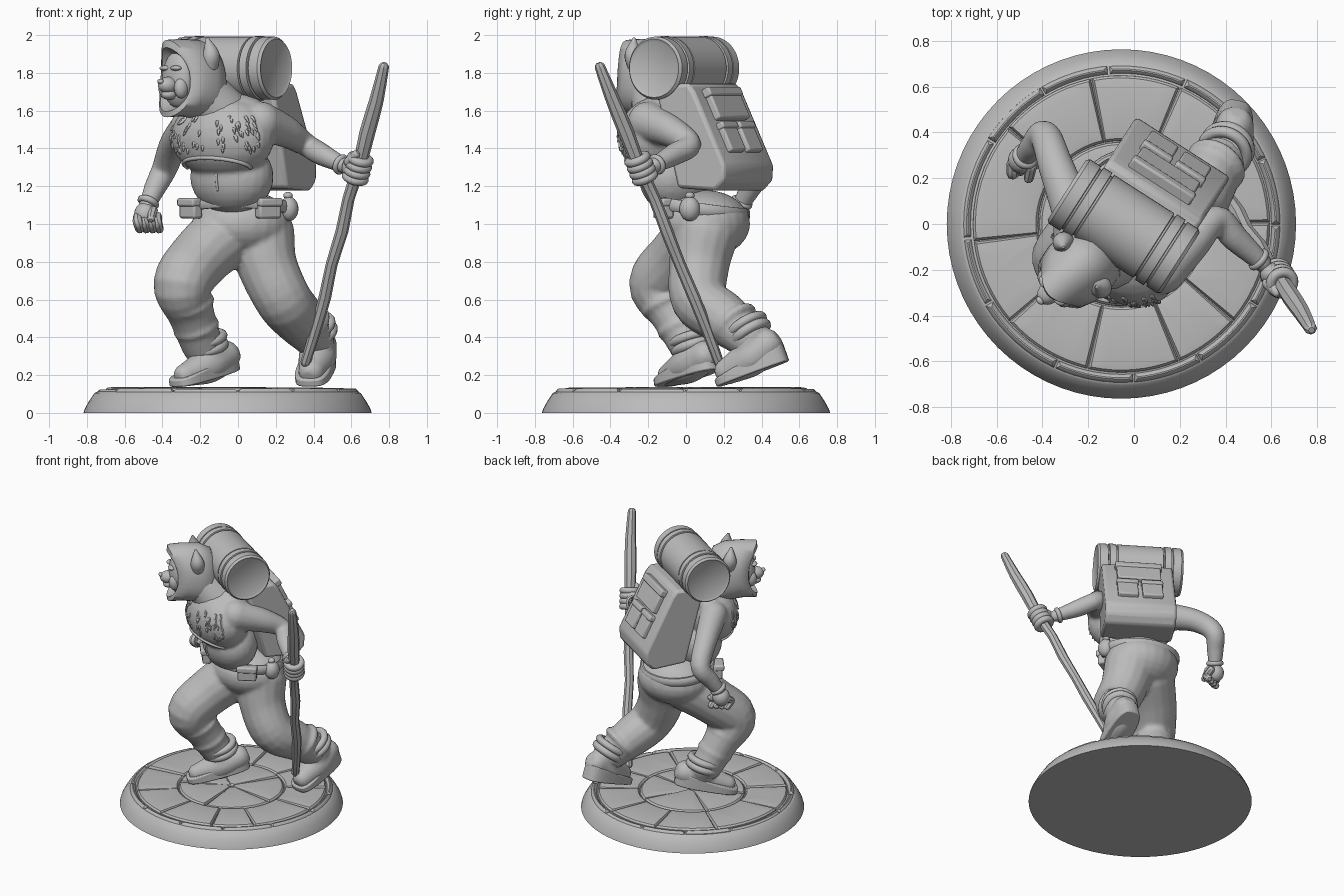
import bpy, bmesh, math, random
from mathutils import Vector, Matrix

random.seed(4)
V = Vector
if "Cube" in bpy.data.objects:
    bpy.data.objects.remove(bpy.data.objects["Cube"])

stone_grey = bpy.data.materials.new("plain grey")
stone_grey.use_nodes = True
stone_grey.diffuse_color = (0.5, 0.5, 0.5, 1)
stone_grey.node_tree.nodes["Principled BSDF"].inputs["Base Color"].default_value = (0.5, 0.5, 0.5, 1)

# Turned frames for the torso with pack, and for the head
BODY = Matrix.Rotation(math.radians(-32.7), 4, 'Z')
HEAD = Matrix.Translation((-0.25, -0.2, 0)) @ Matrix.Rotation(math.radians(-50), 4, 'Z')


def finish(name, bm, matrix=None, angle=40, bevel=0, remesh=0):
    bmesh.ops.recalc_face_normals(bm, faces=bm.faces)
    me = bpy.data.meshes.new(name)
    bm.to_mesh(me)
    bm.free()
    if matrix:
        me.transform(matrix)
    me.materials.append(stone_grey)
    if angle:
        me.polygons.foreach_set("use_smooth", [True] * len(me.polygons))
        me.set_sharp_from_angle(angle=math.radians(angle))
    ob = bpy.data.objects.new(name, me)
    bpy.context.scene.collection.objects.link(ob)
    if bevel:
        mod = ob.modifiers.new("rounded edges", 'BEVEL')
        mod.width, mod.segments = bevel, 2
    if remesh:
        mod = ob.modifiers.new("merged", 'REMESH')
        mod.mode, mod.voxel_size, mod.use_smooth_shade = 'VOXEL', remesh, True
        mod = ob.modifiers.new("soft", 'SMOOTH')
        mod.iterations = 4


def circle(n):
    return [math.tau * k / n for k in range(n)]


def loft(bm, rings, close=True):
    """Bridge equal rings of points, with capped ends."""
    rows = [[bm.verts.new(p) for p in ring] for ring in rings]
    n = len(rows[0])
    for a, b in zip(rows, rows[1:]):
        for i in range(n):
            bm.faces.new((a[i], a[(i + 1) % n], b[(i + 1) % n], b[i]))
    if close:
        bm.faces.new(rows[0])
        bm.faces.new(rows[-1])


def limb(bm, pts, sides=16, steps=5):
    """Round tapered tube through (x, y, z, radius) points."""
    p = [V(q) for q in pts]
    p = [p[0] * 2 - p[1]] + p + [p[-1] * 2 - p[-2]]
    path = []
    for a, b, c, d in zip(p, p[1:], p[2:], p[3:]):
        for k in range(steps):
            t = k / steps
            path.append((b * 2 + (c - a) * t + (a * 2 - b * 5 + c * 4 - d) * t * t
                         + (b * 3 - a - c * 3 + d) * t ** 3) / 2)
    path.append(p[-2])
    pos, rad = [q.xyz for q in path], [q.w for q in path]
    dirs = [(pos[min(i + 1, len(pos) - 1)] - pos[max(i - 1, 0)]).normalized() for i in range(len(pos))]
    caps = [(0.95, 0.3), (0.8, 0.6), (0.5, 0.87)]
    stations = [(pos[0] - dirs[0] * rad[0] * f, dirs[0], rad[0] * s) for s, f in reversed(caps)]
    stations += list(zip(pos, dirs, rad))
    stations += [(pos[-1] + dirs[-1] * rad[-1] * f, dirs[-1], rad[-1] * s) for s, f in caps]
    side, rings = dirs[0].orthogonal(), []
    for c, d, r in stations:
        side = (side - d * side.dot(d)).normalized()
        up = d.cross(side)
        rings.append([c + (side * math.cos(a) + up * math.sin(a)) * r for a in circle(sides)])
    loft(bm, rings)


def blob(bm, center, radii, frame=Matrix()):
    m = frame @ Matrix.Translation(center) @ Matrix.Diagonal((*radii, 1))
    bmesh.ops.create_uvsphere(bm, u_segments=24, v_segments=14, radius=1, matrix=m)


def ring(bm, center, radius, thick, axis=(0, 0, 1), squash=1, height=1):
    m = Matrix.Translation(center) @ V(axis).to_track_quat('Z', 'Y').to_matrix().to_4x4()
    rows = [[m @ V(((radius + thick * math.cos(b)) * math.cos(a),
                    (radius + thick * math.cos(b)) * math.sin(a) * squash,
                    thick * height * math.sin(b))) for b in circle(10)] for a in circle(32)]
    loft(bm, rows + rows[:1], close=False)
    bmesh.ops.remove_doubles(bm, verts=bm.verts, dist=1e-5)


def box(bm, center, size, frame=Matrix()):
    bmesh.ops.create_cube(bm, size=1, matrix=frame @ Matrix.Translation(center) @ Matrix.Diagonal((*size, 1)))


def tubes(name, paths, **kw):
    bm = bmesh.new()
    for path in paths:
        limb(bm, path)
    finish(name, bm, **kw)


# Round base
bm = bmesh.new()
profile = [(0.763, 0), (0.757, 0.02), (0.735, 0.06), (0.705, 0.105), (0.69, 0.112)]
loft(bm, [[(r * math.cos(a), r * math.sin(a), z) for a in circle(72)] for r, z in profile])
finish("base", bm, Matrix.Translation((-0.055, 0, 0)))

# Domed paving stones in uneven rings
bm = bmesh.new()
for count, r0, r1, top in ((5, 0.01, 0.36, 0.135), (10, 0.362, 0.65, 0.135), (12, 0.653, 0.695, 0.13)):
    cuts = [(k + random.uniform(-0.22, 0.22)) * math.tau / count for k in range(count)]
    for a, b in zip(cuts, cuts[1:] + [cuts[0] + math.tau]):
        wide = r1 - r0 > 0.1
        crown = top + random.uniform(-0.006, 0.004)
        rows = []
        for z, inset in ((0.09, 0), (crown - 0.017, 0.002), (crown - 0.005, 0.012), (crown, 0.045 if wide else 0.018)):
            def arc(r, ts):
                return [V((r * math.cos(t), r * math.sin(t), z)) for t in ts]
            lo, hi = [x + s * (inset + 0.001) / r1 for x, s in ((a, 1), (b, -1))]
            ts = [lo + (hi - lo) * k / 8 for k in range(9)]
            rows.append(arc(r1 - inset, ts) + arc(r0 + inset, ts[::-1]))
        loft(bm, rows)
finish("paving_stones", bm, Matrix.Translation((-0.055, 0, 0)), angle=35)

# Trousers
bm = bmesh.new()
blob(bm, (0.02, 0.1, 1.0), (0.265, 0.24, 0.18))
limb(bm, [(-0.06, 0.08, 0.95, 0.18), (-0.2, -0.04, 0.82, 0.165), (-0.295, -0.15, 0.68, 0.155),
          (-0.25, -0.07, 0.53, 0.125), (-0.19, 0.02, 0.36, 0.11)])
limb(bm, [(0.12, 0.1, 0.95, 0.18), (0.155, 0.07, 0.78, 0.16), (0.24, 0.07, 0.6, 0.15),
          (0.32, 0.2, 0.5, 0.14), (0.4, 0.32, 0.4, 0.11)])
for c, r, axis in (((-0.26, -0.1, 0.57), 0.115, (-0.3, -0.4, 1)), ((-0.22, -0.03, 0.45), 0.1, (-0.3, -0.4, 1)),
                   ((0.36, 0.26, 0.47), 0.115, (-0.5, -0.7, 0.7))):
    ring(bm, c, r, 0.025, axis)
finish("trousers", bm, remesh=0.013)

# Torso and arms
bm = bmesh.new()
blob(bm, (0, -0.15, 1.46), (0.3, 0.2, 0.22), BODY)
blob(bm, (0, -0.06, 1.25), (0.235, 0.185, 0.2), BODY)
blob(bm, (0, -0.1, 1.58), (0.24, 0.15, 0.12), BODY)
limb(bm, [(-0.26, 0.04, 1.52, 0.095), (-0.34, 0.25, 1.42, 0.078), (-0.39, 0.385, 1.29, 0.068),
          (-0.44, 0.34, 1.19, 0.058), (-0.48, 0.29, 1.1, 0.045)])
limb(bm, [(0.12, -0.2, 1.54, 0.11), (0.25, -0.08, 1.49, 0.085), (0.36, 0.02, 1.42, 0.062),
          (0.44, -0.06, 1.37, 0.06), (0.56, -0.17, 1.31, 0.042)])
finish("torso_and_arms", bm, remesh=0.013)


# Fur tufts and vest edge on the chest
def on_chest(turn, z, lift=1.0):
    k = math.sqrt(1 - ((z - 1.46) / 0.22) ** 2) * lift
    return BODY @ V((0.3 * k * math.sin(turn), -0.15 - 0.2 * k * math.cos(turn), z))


bm = bmesh.new()
for i in range(70):
    turn, z = random.uniform(-1.2, 1.2), random.uniform(1.39, 1.57)
    limb(bm, [(*on_chest(turn, z, 0.97), 0.012), (*on_chest(turn, z - 0.02, 1.02), 0.004)], sides=5, steps=1)
finish("chest_fur", bm, angle=0)
edge = [on_chest(t, 1.305 + 0.045 * math.cos(t * 1.3)) for t in [-1.3 + 0.2 * k for k in range(14)]]
seam = [BODY @ V((0.02, -0.06 - 0.185 * math.sqrt(1 - ((z - 1.25) / 0.2) ** 2), z)) for z in (1.31, 1.25, 1.18)]
tubes("vest_edge", [[(*p, 0.011) for p in edge], [(*p, 0.007) for p in seam]])

# Belt with pouches
bm = bmesh.new()
ring(bm, (0.01, 0.08, 1.085), 0.255, 0.02, (0.03, 0.14, 1), 0.92, 1.7)
finish("belt", bm)
bm = bmesh.new()
blob(bm, (0.27, 0.02, 1.08), (0.05, 0.055, 0.065))
blob(bm, (0.265, 0.02, 1.15), (0.025, 0.025, 0.02))
finish("round_pouch", bm)
bm = bmesh.new()
for x, y, turn in ((-0.25, -0.02, -0.9), (0.16, -0.12, 0.5)):
    frame = Matrix.Translation((x, y, 1.08)) @ Matrix.Rotation(turn, 4, 'Z')
    box(bm, (0, 0, 0), (0.13, 0.06, 0.1), frame)
    box(bm, (0, -0.01, 0.035), (0.14, 0.065, 0.045), frame)
finish("belt_pouches", bm, bevel=0.012)

# Boots, thick soles and ankle cuffs
boots = {"right": ([(-0.07, 0.1, 0.3, 0.085), (-0.16, 0.01, 0.25, 0.095), (-0.28, -0.09, 0.2, 0.062)],
                   (-0.015, 0.155, 0.255), (-0.335, -0.135, 0.16), (-0.17, 0.04, 0.35), (-0.2, -0.3, 1)),
         "left": ([(0.44, 0.43, 0.36, 0.085), (0.42, 0.34, 0.29, 0.1), (0.39, 0.22, 0.22, 0.072)],
                  (0.455, 0.535, 0.3), (0.375, 0.16, 0.16), (0.41, 0.34, 0.42), (-0.3, -0.5, 0.8))}
for which, (path, heel, toe, ankle, axis) in boots.items():
    tubes(which + "_boot", [path, [(*ankle, 0.1), (*path[1][:3], 0.09)]], remesh=0.012)
    bm = bmesh.new()
    heel, toe = V(heel), V(toe)
    frame = Matrix.Translation((heel + toe) / 2) @ (toe - heel).to_track_quat('Y', 'Z').to_matrix().to_4x4()
    half = (toe - heel).length / 2
    outline = [(0.093 * (1 + 0.1 * math.sin(a)) * math.copysign(abs(math.cos(a)) ** 0.6, math.cos(a)),
                half * math.copysign(abs(math.sin(a)) ** 0.7, math.sin(a))) for a in circle(28)]
    # the upper edge drops toward the toe
    loft(bm, [[(x, y, -0.025) for x, y in outline], [(x, y, 0.05 - 0.035 * y / half) for x, y in outline]])
    finish(which + "_sole", bm, frame, bevel=0.008)
    bm = bmesh.new()
    ring(bm, ankle, 0.095, 0.028, axis)
    ring(bm, V(ankle) + V(axis).normalized() * 0.045, 0.1, 0.025, axis)
    finish(which + "_ankle_cuff", bm)

# Hood, open at the front, with the brim and the hem reaching forward
bm = bmesh.new()
rows = []
for y, z, w, h, sweep in ((-0.08, 1.755, 0.1, 0.13, 0), (-0.135, 1.765, 0.115, 0.17, 0.035),
                          (-0.13, 1.77, 0.135, 0.205, 0.035), (-0.05, 1.775, 0.155, 0.205, 0.02),
                          (0.05, 1.765, 0.16, 0.21, 0), (0.13, 1.74, 0.14, 0.2, 0), (0.18, 1.7, 0.07, 0.11, 0)):
    rows.append([(w * math.sin(a) * (1 - 0.14 * math.cos(a)), y - sweep * math.cos(2 * a),
                  z + h * math.copysign(abs(math.cos(a)) ** 0.85, math.cos(a))) for a in circle(32)])
loft(bm, rows)
finish("hood", bm, HEAD, angle=60)

# Neck scarf between hood and shoulders
bm = bmesh.new()
limb(bm, [(-0.08, -0.13, 1.58, 0.15), (-0.18, -0.17, 1.7, 0.13)])
finish("neck_scarf", bm)

# Face: muzzle, nose, brow and cheeks
bm = bmesh.new()
blob(bm, (0, -0.09, 1.765), (0.105, 0.065, 0.15))
blob(bm, (0, -0.155, 1.735), (0.048, 0.06, 0.045))
blob(bm, (0, -0.15, 1.685), (0.04, 0.045, 0.028))
blob(bm, (0, -0.21, 1.755), (0.02, 0.014, 0.014))
for s in (-1, 1):
    blob(bm, (s * 0.045, -0.14, 1.825), (0.036, 0.025, 0.014))
    blob(bm, (s * 0.065, -0.12, 1.72), (0.035, 0.04, 0.055))
finish("face", bm, HEAD)

# Ears
bm = bmesh.new()
for s in (-1, 1):
    limb(bm, [(s * 0.115, 0.035, 1.84, 0.045), (s * 0.13, 0.03, 1.9, 0.045), (s * 0.115, 0.02, 1.975, 0.012)])
finish("ears", bm, HEAD)

# Backpack body with pockets on the sloping back
bm = bmesh.new()
side = [(-0.03, 1.68), (0.03, 1.74), (0.17, 1.745), (0.205, 1.7), (0.4, 1.31), (0.395, 1.23), (0.34, 1.175), (0.1, 1.19)]
loft(bm, [[(x, v, z) for v, z in side] for x in (-0.245, 0.245)])
finish("backpack", bm, BODY, bevel=0.02)
slope = BODY @ Matrix.Translation((0, 0.295, 1.5)) @ Matrix.Rotation(math.atan2(0.195, 0.39), 4, 'X')
bm = bmesh.new()
box(bm, (0, 0.01, 0.14), (0.3, 0.07, 0.18), slope)
box(bm, (0, 0.025, 0.205), (0.32, 0.06, 0.05), slope)
for s in (-1, 1):
    box(bm, (s * 0.085, 0.01, -0.055), (0.14, 0.06, 0.17), slope)
    box(bm, (s * 0.085, 0.02, 0.01), (0.15, 0.06, 0.04), slope)
finish("backpack_pockets", bm, bevel=0.01)

# Bedroll with two straps and softened ends
bm = bmesh.new()
rolls = [(-0.285, 0.14), (-0.295, 0.155), (-0.28, 0.167)]
for c in (-0.19, 0.19):
    rolls += [(c - 0.035, 0.167), (c - 0.032, 0.155), (c - 0.024, 0.155), (c - 0.022, 0.17),
              (c + 0.022, 0.17), (c + 0.024, 0.155), (c + 0.032, 0.155), (c + 0.035, 0.167)]
rolls += [(0.28, 0.167), (0.295, 0.155), (0.285, 0.14)]
loft(bm, [[(x, r * math.cos(a), r * math.sin(a)) for a in circle(40)] for x, r in rolls])
finish("bedroll", bm, Matrix.Translation((-0.045, -0.01, 1.825)) @ BODY, angle=35)

# Walking staff
top, foot = V((0.775, -0.455, 1.83)), V((0.365, 0.18, 0.27))
axis = (top - foot).normalized()
bm = bmesh.new()
radii = (0.027, 0.03, 0.033, 0.031, 0.034, 0.032, 0.036, 0.042, 0.038, 0.028)
limb(bm, [(*(foot.lerp(top, k / 9) + V((random.uniform(-1, 1), random.uniform(-1, 1), 0)) * 0.007), r)
          for k, r in enumerate(radii)], sides=8, steps=2)
finish("staff", bm, angle=25)

# Left hand gripping the staff
grip = foot.lerp(top, 0.66)
bm = bmesh.new()
for k in range(4):
    ring(bm, grip + axis * (0.036 * k - 0.06), 0.05, 0.023, axis)
blob(bm, grip + V((-0.035, 0.02, 0)), (0.05, 0.05, 0.065))
limb(bm, [(*(grip + V((-0.05, -0.02, 0.03))), 0.026), (*(grip + V((-0.01, -0.06, 0.07))), 0.022)])
finish("left_hand", bm)

# Right hand, closed into a loose fist
bm = bmesh.new()
blob(bm, (-0.49, 0.28, 1.05), (0.06, 0.06, 0.065))
for k in range(4):
    x, y = -0.53 + 0.034 * k, 0.255 + 0.015 * k
    limb(bm, [(x, y + 0.01, 1.04, 0.026), (x, y - 0.035, 1.01, 0.027), (x + 0.01, y - 0.005, 0.975, 0.025)], sides=8)
limb(bm, [(-0.45, 0.25, 1.07, 0.026), (-0.46, 0.2, 1.03, 0.022)], sides=8)
finish("right_hand", bm)

# Wrist bands
bm = bmesh.new()
ring(bm, (-0.475, 0.295, 1.115), 0.042, 0.018, (-0.4, -0.4, -0.9))
ring(bm, (0.545, -0.155, 1.315), 0.04, 0.016, (0.8, -0.7, -0.4))
finish("wrist_bands", bm)
